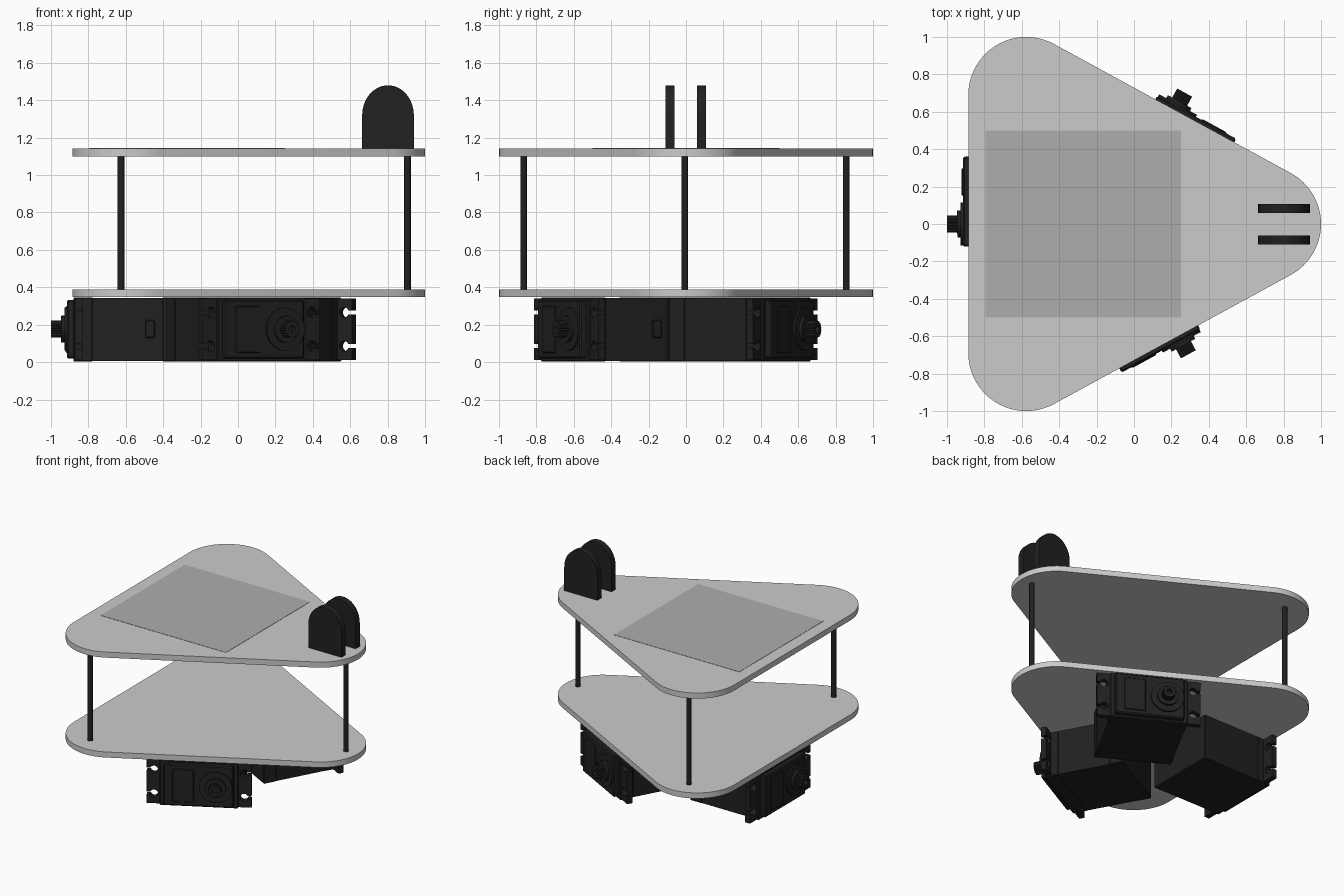
import bpy, bmesh
from math import sin, cos, pi, atan2, hypot, radians
from mathutils import Matrix, Vector

if "Cube" in bpy.data.objects:
    bpy.data.objects.remove(bpy.data.objects["Cube"])


def material(name, col):
    m = bpy.data.materials.new(name)
    m.diffuse_color = (*col, 1)
    m.use_nodes = True
    m.node_tree.nodes["Principled BSDF"].inputs["Base Color"].default_value = m.diffuse_color
    return m


BLACK = material("black plastic", (0.015, 0.015, 0.015))
GREY = material("mid grey", (0.42, 0.42, 0.41))


def prism(bm, pts, lo, hi, axis="z"):
    """Extrude a 2D outline between lo and hi along z, or along y (outline in x, z)."""
    place = (lambda p, d: (p[0], p[1], d)) if axis == "z" else (lambda p, d: (p[0], d, p[1]))
    face = bm.faces.new([bm.verts.new(place(p, lo)) for p in pts])
    new = bmesh.ops.extrude_face_region(bm, geom=[face])["geom"]
    shift = Vector(place((0, 0), hi - lo))
    bmesh.ops.translate(bm, vec=shift, verts=[v for v in new if isinstance(v, bmesh.types.BMVert)])


def box(bm, x, y, z, bevel=0):
    m = Matrix.LocRotScale(((x[0] + x[1]) / 2, (y[0] + y[1]) / 2, (z[0] + z[1]) / 2), None,
                           (x[1] - x[0], y[1] - y[0], z[1] - z[0]))
    verts = bmesh.ops.create_cube(bm, size=1, matrix=m)["verts"]
    if bevel:
        edges = list({e for v in verts for e in v.link_edges})
        bmesh.ops.bevel(bm, geom=edges, offset=bevel, segments=1, affect="EDGES")


def arc(cx, cy, rx, ry, a0, a1, n):
    return [(cx + rx * cos(a0 + (a1 - a0) * i / n), cy + ry * sin(a0 + (a1 - a0) * i / n))
            for i in range(n + 1)]


def finish(bm, name, mat=None):
    bmesh.ops.recalc_face_normals(bm, faces=bm.faces)
    mesh = bpy.data.meshes.new(name)
    bm.to_mesh(mesh)
    bm.free()
    if mat:
        mesh.materials.append(mat)
    return add(name, mesh)


def add(name, mesh):
    ob = bpy.data.objects.new(name, mesh)
    bpy.context.collection.objects.link(ob)
    bpy.ops.object.select_all(action="DESELECT")
    ob.select_set(True)
    bpy.context.view_layer.objects.active = ob
    bpy.ops.object.shade_smooth_by_angle(angle=radians(30))
    return ob


# Rounded triangular decks
R, NOSE, TAIL, HALF = 0.31, 0.69, -0.576, 0.69
SLOPE = atan2(HALF, NOSE - TAIL)
side = pi / 2 - SLOPE
outline = (arc(NOSE, 0, R, R, -side, side, 24) + arc(TAIL, HALF, R, R, side, pi, 24)
           + arc(TAIL, -HALF, R, R, pi, 2 * pi - side, 24))
for name, z in (("lower_deck", 0.347), ("upper_deck", 1.1)):
    bm = bmesh.new()
    prism(bm, outline, z, z + 0.042)
    finish(bm, name)

# Flat grey pad on the upper deck
bm = bmesh.new()
box(bm, (-0.795, 0.25), (-0.5, 0.5), (1.141, 1.144))
finish(bm, "deck_pad", GREY)

# Posts between the decks
for i, (x, y) in enumerate(((0.906, -0.006), (-0.625, 0.857), (-0.625, -0.867))):
    bm = bmesh.new()
    prism(bm, arc(x, y, 0.018, 0.018, 0, 2 * pi * 23 / 24, 23), 0.389, 1.1)
    finish(bm, f"post_{i + 1}", BLACK)

# Pair of round-topped upright plates at the nose
for name, y in (("left_upright", 0.059), ("right_upright", -0.11)):
    bm = bmesh.new()
    prism(bm, [(0.664, 1.142), (0.94, 1.142)] + arc(0.802, 1.32, 0.138, 0.16, 0, pi, 32),
          y, y + 0.049, "y")
    finish(bm, name, BLACK)

# Servo motor: local y points outward, shaft at the origin, z measured from the ground
MID, TOP = 0.176, 0.347
bm = bmesh.new()
box(bm, (-0.12, 0.36), (-0.06, 0), (0.02, 0.332), 0.008)             # cap
box(bm, (-0.15, 0.39), (-0.14, -0.035), (0.003, TOP - 0.001), 0.006)  # gear case
box(bm, (-0.146, 0.386), (-0.52, -0.12), (0.006, TOP - 0.003))       # main case
box(bm, (-0.15, 0.39), (-0.61, -0.51), (0.003, TOP - 0.001), 0.006)  # back cover
box(bm, (-0.165, -0.14), (-0.47, -0.42), (0.13, 0.225), 0.004)       # cable port
box(bm, (0.15, 0.3), (-0.02, 0.006), (0.05, 0.3), 0.005)             # raised panel

# Mounting flange with two keyhole notches at each end
C, E = 0.12, 0.36
def notch(zc):
    r, w, cx = 0.028, 0.011, E - 0.05
    a = atan2(w, (r * r - w * w) ** 0.5)
    return [(E, zc - w)] + arc(cx, zc, r, r, -a, -2 * pi + a, 16) + [(E, zc + w)]
half = [(E, -0.165)] + notch(-0.09) + notch(0.09) + [(E, 0.165)]
flange = half + [(-x, -z) for x, z in half]
prism(bm, [(x + C, z + MID) for x, z in flange], -0.085, -0.045, "y")

# Stepped hub and splined output shaft with a screw hole
def ring(r, n=32):
    return [(r * cos(2 * pi * i / n), MID + r * sin(2 * pi * i / n)) for i in range(n)]
prism(bm, ring(0.115, 40), -0.01, 0.012, "y")
prism(bm, ring(0.072), 0, 0.03, "y")
loops = []
for depth, outer in ((0.02, True), (0.085, True), (0.085, False), (0.05, False)):
    pts = []
    for i in range(40):
        r = (0.046 if i % 2 else 0.041) if outer else 0.02
        a = 2 * pi * i / 40
        pts.append(bm.verts.new((r * cos(a), depth, MID + r * sin(a))))
    loops.append(pts)
for a, b in zip(loops, loops[1:]):
    for i in range(40):
        j = (i + 1) % 40
        bm.faces.new((a[i], a[j], b[j], b[i]))
bm.faces.new(loops[0])
bm.faces.new(loops[-1])

# One servo on each edge of the lower deck, square to that edge
first = finish(bm, "rear_servo", BLACK)
spots = (("rear_servo", -0.915, 0, pi / 2), ("front_servo", 0.25, -0.622, pi + SLOPE),
         ("back_servo", 0.23, 0.628, -SLOPE))
for name, x, y, turn in spots:
    ob = first if name == first.name else add(name, first.data)
    ob.location = (x, y, 0)
    ob.rotation_euler = (0, 0, turn)
